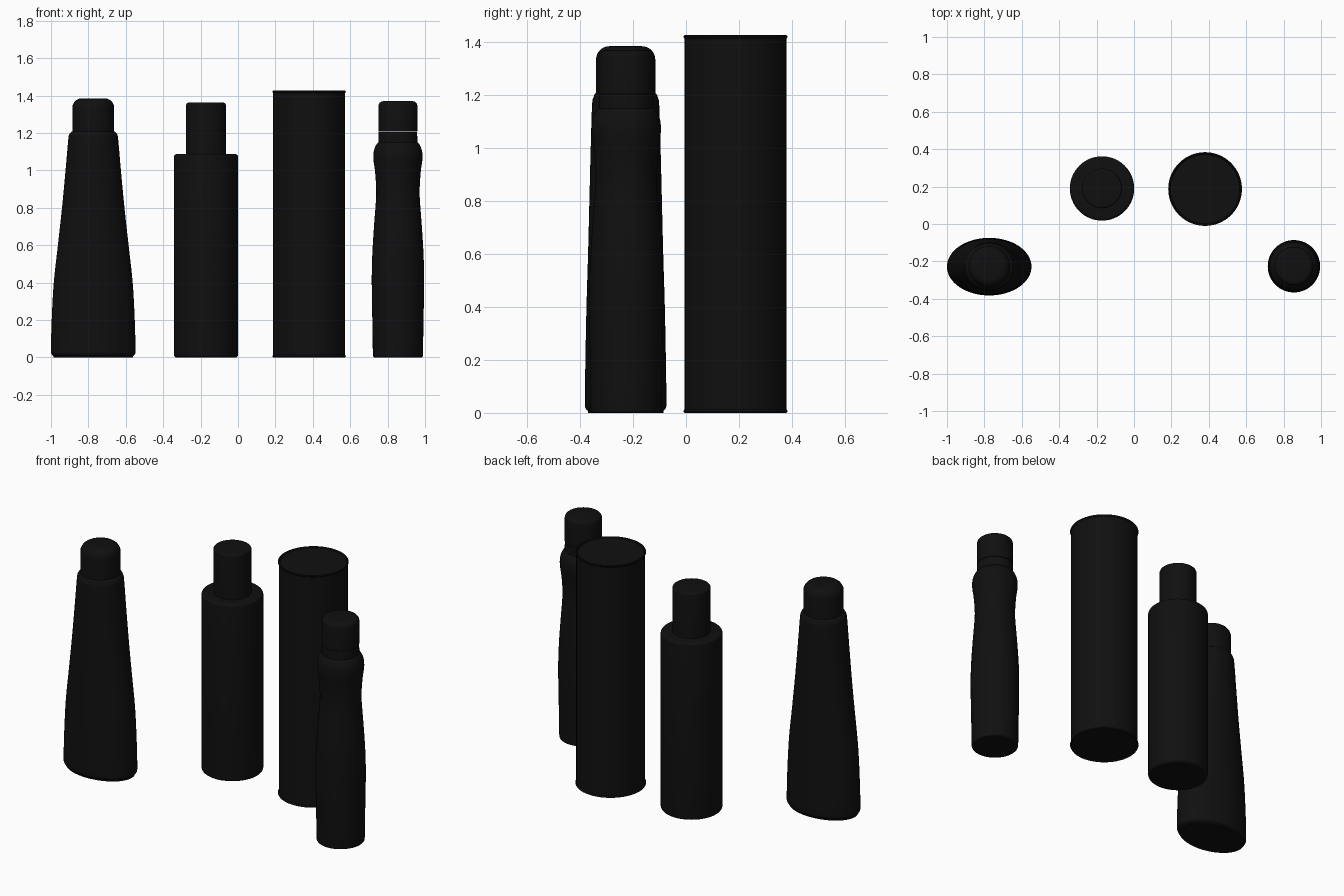
import bpy, bmesh, math

if "Cube" in bpy.data.objects:
    bpy.data.objects.remove(bpy.data.objects["Cube"])

dark = bpy.data.materials.new("dark_plastic")
dark.diffuse_color = (0.005, 0.005, 0.005, 1)
dark.use_nodes = True
dark.node_tree.nodes["Principled BSDF"].inputs["Base Color"].default_value = dark.diffuse_color


def smooth_curve(pts, n=5):
    """Catmull-Rom samples through (rx, ry, z) points."""
    p = [pts[0]] + pts + [pts[-1]]
    out = []
    for i in range(1, len(p) - 2):
        for k in range(n):
            t = k / n
            out.append(tuple(0.5 * (2 * b + (c - a) * t + (2 * a - 5 * b + 4 * c - d) * t * t
                                    + (3 * b - a - 3 * c + d) * t ** 3)
                             for a, b, c, d in zip(*p[i - 1:i + 3])))
    return out + [pts[-1]]


def arc(r, z, b, top=True, n=6):
    """Rounded corner of radius b on a cylinder of radius r ending at z."""
    s = 1 if top else -1
    pts = [(r - b + b * math.cos(a), r - b + b * math.cos(a), z - s * b + s * b * math.sin(a))
           for a in (math.pi / 2 * i / n for i in range(n + 1))]
    return pts if top else pts[::-1]


def lathe(name, x, y, profile, sides=64):
    """Closed shell from stacked elliptical rings, bottom to top."""
    bm = bmesh.new()
    rings = [[bm.verts.new((rx * math.cos(2 * math.pi * i / sides),
                            ry * math.sin(2 * math.pi * i / sides), z))
              for i in range(sides)] for rx, ry, z in profile]
    for lo, hi in zip(rings, rings[1:]):
        for i in range(sides):
            j = (i + 1) % sides
            bm.faces.new((lo[i], lo[j], hi[j], hi[i]))
    bm.faces.new(rings[0][::-1])
    bm.faces.new(rings[-1])
    me = bpy.data.meshes.new(name)
    bm.to_mesh(me)
    bm.free()
    me.materials.append(dark)
    ob = bpy.data.objects.new(name, me)
    ob.location = (x, y, 0)
    bpy.context.collection.objects.link(ob)
    bpy.ops.object.select_all(action='DESELECT')
    bpy.context.view_layer.objects.active = ob
    ob.select_set(True)
    bpy.ops.object.shade_smooth_by_angle(angle=math.radians(35))


def cap(name, x, y, r, z0, z1, b):
    lathe(name, x, y, [(r, r, z0)] + arc(r, z1, b))


def rnd(*rz):
    return [(r, r, z) for r, z in rz]


# Tapered oval bottle
x, y = -0.774, -0.228
lathe("oval_bottle_body", x, y, [(0.212, 0.142, 0)] + smooth_curve([
    (0.213, 0.143, 0.008), (0.223, 0.151, 0.018), (0.226, 0.154, 0.045), (0.222, 0.152, 0.2),
    (0.211, 0.148, 0.4), (0.189, 0.142, 0.6), (0.167, 0.137, 0.8), (0.148, 0.132, 1.0),
    (0.134, 0.127, 1.16), (0.129, 0.122, 1.19), (0.117, 0.115, 1.206), (0.106, 0.106, 1.209)]))
cap("oval_bottle_cap", x, y, 0.112, 1.205, 1.385, 0.05)

# Straight round bottle
x, y = -0.171, 0.19
lathe("round_bottle_body", x, y, arc(0.172, 0, 0.015, False) + arc(0.172, 1.087, 0.015))
cap("round_bottle_cap", x, y, 0.106, 1.085, 1.362, 0.012)

# Tall can with rolled rims and slightly recessed ends
R, r, H = 0.197, 0.192, 1.427
half = [(0.184, 0.008), (0.187, 0.002), (0.191, 0), (0.195, 0.002), (R, 0.006), (0.195, 0.011), (r, 0.013)]
lathe("tall_can", 0.38, 0.187, rnd(*half) + rnd(*[(a, H - z) for a, z in half[::-1]]))

# Waisted bottle
x, y = 0.855, -0.226
lathe("waisted_bottle_body", x, y, arc(0.134, 0, 0.01, False) + smooth_curve(rnd(
    (0.136, 0.15), (0.140, 0.4), (0.137, 0.55), (0.128, 0.7), (0.117, 0.85), (0.117, 0.92),
    (0.123, 1.0), (0.130, 1.05), (0.131, 1.085), (0.126, 1.115), (0.114, 1.14), (0.104, 1.15)))
    + rnd((0.103, 1.205)))
cap("waisted_bottle_cap", x, y, 0.104, 1.207, 1.37, 0.025)
